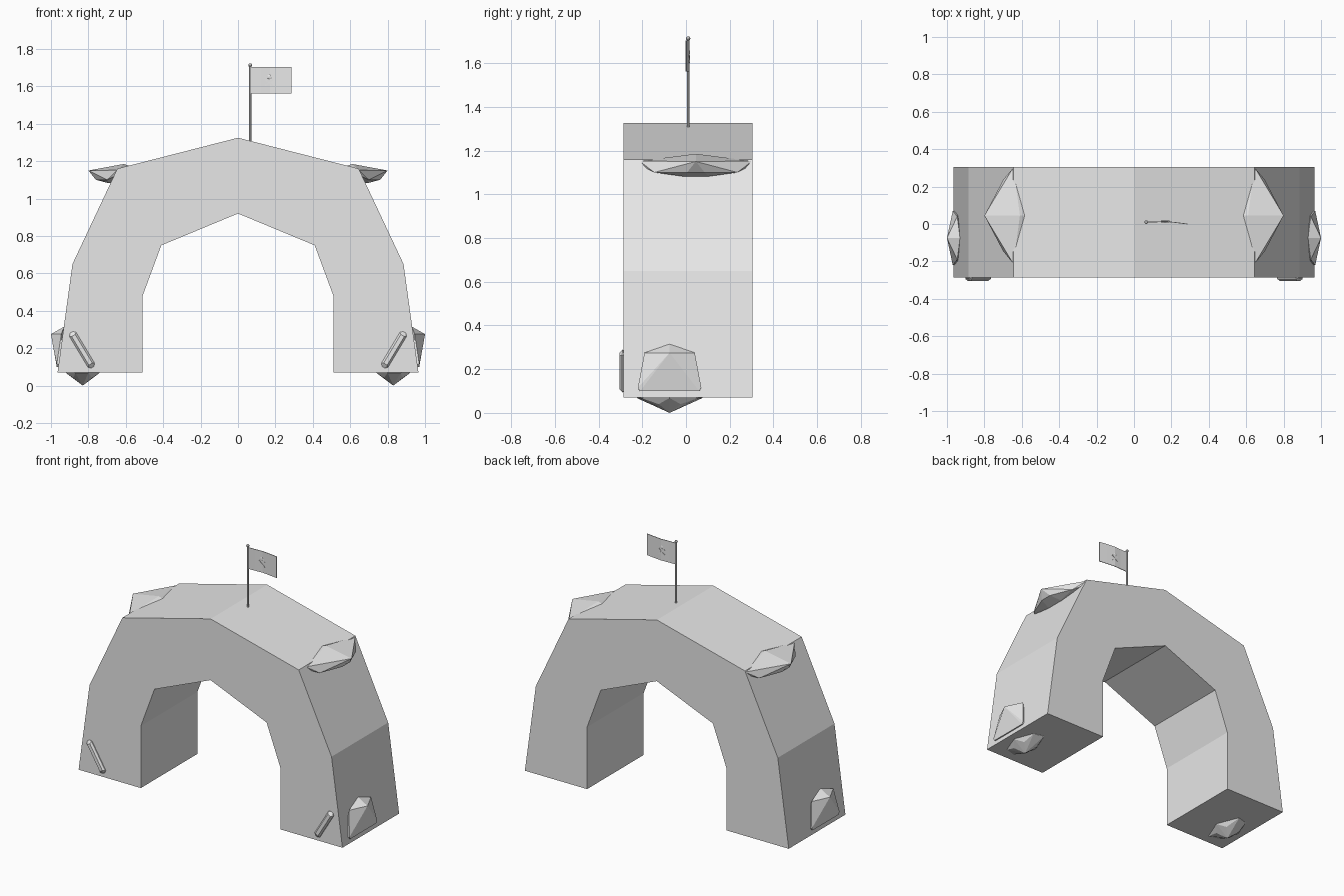
import bpy
import bmesh
from mathutils import Matrix, Vector

cube = bpy.data.objects.get("Cube")
if cube:
    bpy.data.objects.remove(cube, do_unlink=True)

# One plain stone colour
stone = bpy.data.materials.new("light grey")
stone.use_nodes = True
colour = (0.8, 0.8, 0.8, 1)
stone.diffuse_color = colour
stone.node_tree.nodes["Principled BSDF"].inputs["Base Color"].default_value = colour


def finish(name, bm):
    bmesh.ops.recalc_face_normals(bm, faces=bm.faces)
    mesh = bpy.data.meshes.new(name)
    bm.to_mesh(mesh)
    bm.free()
    mesh.materials.append(stone)
    obj = bpy.data.objects.new(name, mesh)
    bpy.context.collection.objects.link(obj)
    return obj


def prism(name, outline, y0, y1):
    bm = bmesh.new()
    face = bm.faces.new([bm.verts.new((x, y0, z)) for x, z in outline])
    result = bmesh.ops.extrude_face_region(bm, geom=[face])
    verts = [v for v in result["geom"] if isinstance(v, bmesh.types.BMVert)]
    bmesh.ops.translate(bm, verts=verts, vec=(0, y1 - y0, 0))
    return finish(name, bm)


def mirrored_rock(name, points):
    for side, sign in (("left", 1), ("right", -1)):
        bm = bmesh.new()
        for x, y, z in points:
            bm.verts.new((sign * x, y, z))
        result = bmesh.ops.convex_hull(bm, input=bm.verts)
        loose = [g for g in result["geom_interior"] if isinstance(g, bmesh.types.BMVert)]
        bmesh.ops.delete(bm, geom=loose, context="VERTS")
        bmesh.ops.dissolve_limit(bm, angle_limit=0.02, verts=bm.verts, edges=bm.edges)
        finish(side + "_" + name, bm)


# Arch: half outline, outside up to the crown and inside back down
outer = [(0.965, 0.07), (0.885, 0.65), (0.645, 1.16)]
inner = [(0.41, 0.75), (0.51, 0.48), (0.51, 0.07)]
half = outer + [(0, 1.325)]
outline = half + [(-x, z) for x, z in reversed(outer)]
outline += [(-x, z) for x, z in reversed(inner)] + [(0, 0.92)] + inner
prism("arch", outline, -0.287, 0.305)

# Shoulder rocks: pointed plate with a chamfered underside
cy = 0.045
shoulder = [(0.8, cy, 1.15), (0.61, cy, 1.185), (0.575, cy, 1.172)]
for s in (-1, 1):
    shoulder += [(0.645, cy + s * 0.258, 1.152), (0.64, cy + s * 0.25, 1.13),
                 (0.7, cy + s * 0.19, 1.1), (0.69, cy + s * 0.06, 1.082),
                 (0.76, cy + s * 0.04, 1.1), (0.62, cy + s * 0.1, 1.1)]
mirrored_rock("shoulder_rock", shoulder)

# Side foot rocks: wide at the base, pointing outward near the top
cy = -0.075
side_rock = [(1.0, cy, 0.275), (0.93, cy, 0.315), (0.9, cy, 0.2)]
for s in (-1, 1):
    side_rock += [(0.945, cy + s * 0.115, 0.275), (0.969, cy + s * 0.145, 0.115),
                  (0.969, cy + s * 0.135, 0.1), (0.93, cy + s * 0.14, 0.1)]
mirrored_rock("side_rock", side_rock)

# Rocks under the feet: blunt downward points
under = [(0.83, cy, 0), (0.92, cy, 0.068), (0.74, cy, 0.068),
         (0.92, cy, 0.09), (0.74, cy, 0.09)]
for s in (-1, 1):
    under += [(0.8, cy + s * 0.15, 0.068), (0.87, cy + s * 0.13, 0.068),
              (0.8, cy + s * 0.15, 0.09), (0.78, cy + s * 0.05, 0.04),
              (0.88, cy + s * 0.05, 0.04)]
mirrored_rock("under_rock", under)

# Slanted narrow chips on the front of each foot
upper, lower = Vector((0.88, 0.268)), Vector((0.788, 0.115))
along = (upper - lower).normalized()
across = Vector((-along.y, along.x))
chip = []
for end, s in ((upper, 1), (lower, -1)):
    for width, reach, y in ((0.021, 0.008, -0.28), (0.021, 0.008, -0.293),
                            (0.011, 0.0, -0.305), (0.008, 0.02, -0.29)):
        for t in (-1, 1):
            p = end + across * width * t + along * reach * s
            chip.append((p.x, y, p.y))
mirrored_rock("front_chip", chip)

# Flagpole with a round knob
px, py = 0.065, 0.01
bm = bmesh.new()
bmesh.ops.create_cone(bm, cap_ends=True, segments=8, radius1=0.006, radius2=0.006,
                      depth=0.42, matrix=Matrix.Translation((px, py, 1.5)))
finish("flagpole", bm)
bm = bmesh.new()
bmesh.ops.create_uvsphere(bm, u_segments=8, v_segments=6, radius=0.01,
                          matrix=Matrix.Translation((px, py, 1.713)))
finish("flagpole_knob", bm)

# Gently waving flag
bm = bmesh.new()
wave = [(px, py), (0.12, 0.011), (0.17, 0.014), (0.23, 0.007), (0.285, 0)]
columns = [[bm.verts.new((x, y, z)) for z in (1.562, 1.703)] for x, y in wave]
for a, b in zip(columns, columns[1:]):
    bm.faces.new((a[0], b[0], b[1], a[1]))
flag = finish("flag", bm)
solid = flag.modifiers.new("thickness", "SOLIDIFY")
solid.thickness = 0.004
solid.offset = 0

# Small plain raised ornament in the middle of the flag
bm = bmesh.new()
for angle in (-0.9, 0.9):
    place = Matrix.Translation((0.167, 0.013, 1.62)) @ Matrix.Rotation(angle, 4, "Y")
    bmesh.ops.create_cube(bm, size=1, matrix=place @ Matrix.Diagonal((0.006, 0.009, 0.055, 1)))
place = Matrix.Translation((0.167, 0.013, 1.65)) @ Matrix.Diagonal((1, 0.35, 1, 1))
bmesh.ops.create_icosphere(bm, subdivisions=1, radius=0.015, matrix=place)
finish("flag_ornament", bm)
